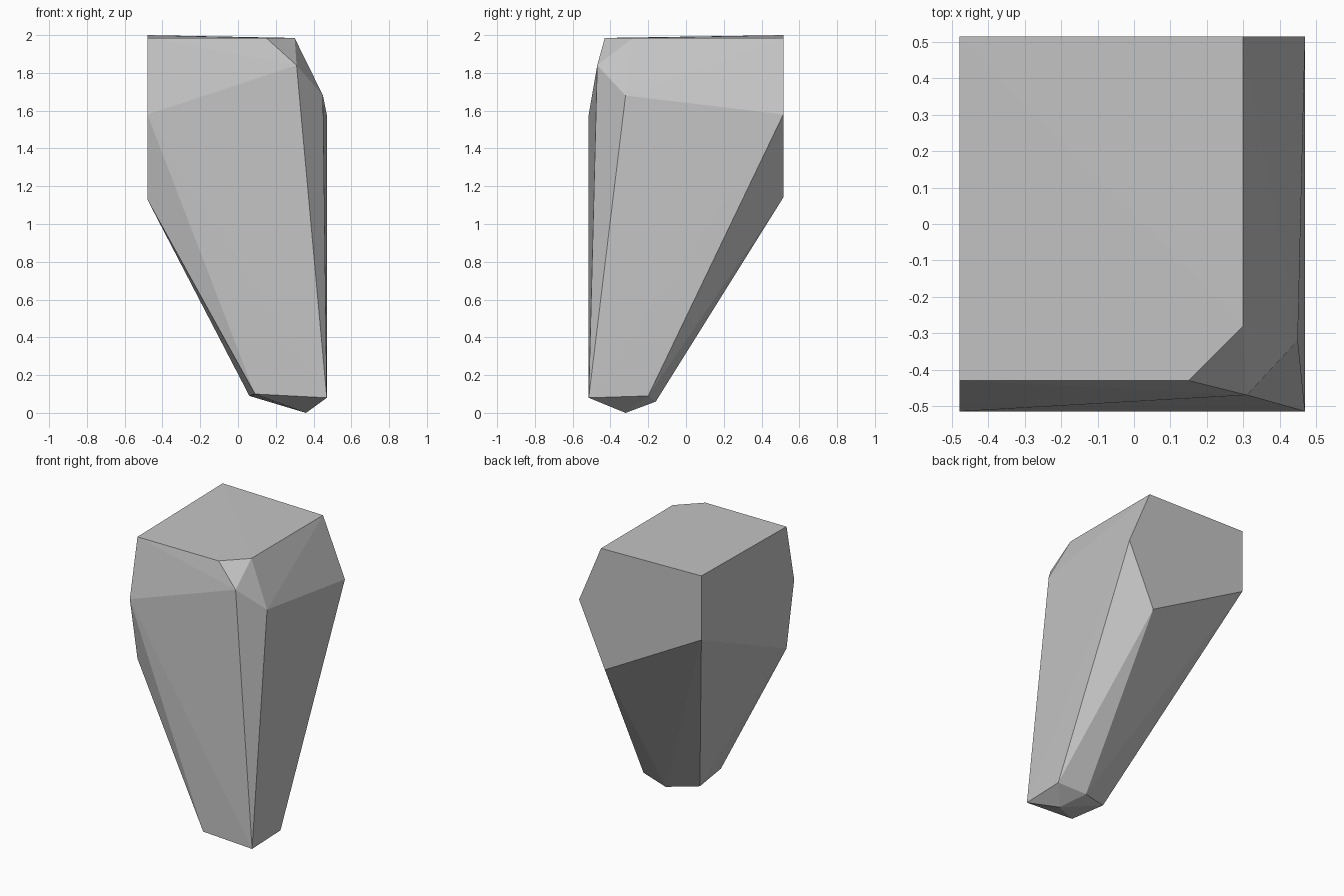
import bpy
import bmesh
import math

# Remove the default cube only
default_cube = bpy.data.objects.get("Cube")
if default_cube:
    bpy.data.objects.remove(default_cube, do_unlink=True)


def make_material(name, colour):
    """Create a plain flat material."""
    material = bpy.data.materials.new(name)
    material.use_nodes = True
    material.diffuse_color = colour
    shader = material.node_tree.nodes["Principled BSDF"]
    shader.inputs["Base Color"].default_value = colour
    shader.inputs["Roughness"].default_value = 0.9
    return material


def make_faceted_rock(name, rings, material):
    """Wrap a tight convex skin around stacked rings of corners."""
    bm = bmesh.new()
    for ring in rings:
        for corner in ring:
            bm.verts.new(corner)
    hull = bmesh.ops.convex_hull(bm, input=bm.verts)
    loose = [v for v in hull["geom_interior"] if isinstance(v, bmesh.types.BMVert)]
    bmesh.ops.delete(bm, geom=loose, context="VERTS")
    # Merge the triangles that lie in one plane
    bmesh.ops.dissolve_limit(bm, angle_limit=math.radians(0.3),
                             verts=bm.verts, edges=bm.edges)
    bmesh.ops.recalc_face_normals(bm, faces=bm.faces)
    mesh = bpy.data.meshes.new(name)
    bm.to_mesh(mesh)
    bm.free()
    mesh.materials.append(material)
    rock = bpy.data.objects.new(name, mesh)
    bpy.context.collection.objects.link(rock)
    return rock


# Shared planes of the broken block
left, right = -0.48, 0.47
front, back = -0.515, 0.515
top = 1.985

# Flat top with one clipped corner
top_ring = [(left, back, 2), (0.3, back, top), (0.3, -0.28, top),
            (0.15, -0.43, top), (left, -0.43, top)]

# Widest corners below the chamfer
shoulder_ring = [(0.31, -0.47, 1.84), (0.45, -0.32, 1.68),
                 (right, back, 1.58), (left, front, 1.58)]

# Where the back and side start tapering inwards
taper_ring = [(left, back, 1.55), (left, -0.43, 1.13), (0.27, back, 1.14)]

# Small foot and its lowest tip
foot_ring = [(right, front, 0.08), (0.09, front, 0.1), (0.06, -0.24, 0.09),
             (0.27, -0.16, 0.06), (right, -0.2, 0.09)]
tip = [(0.36, -0.32, 0)]

stone_grey = make_material("stone grey", (0.55, 0.55, 0.55, 1))
make_faceted_rock("rock", [top_ring, shoulder_ring, taper_ring, foot_ring, tip],
                  stone_grey)
